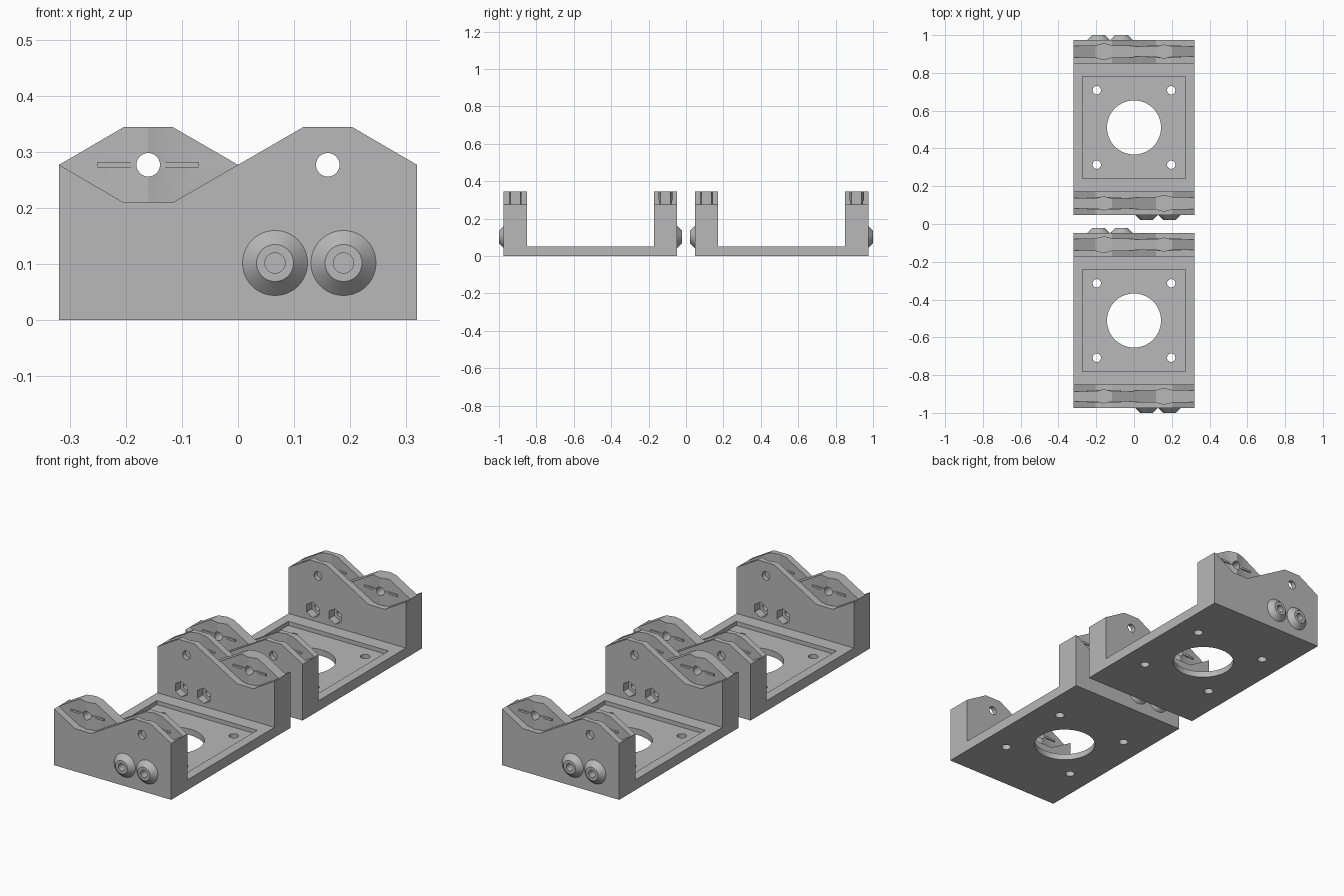
import bpy
import bmesh
from math import pi, radians
from mathutils import Matrix, Vector

if "Cube" in bpy.data.objects:
    bpy.data.objects.remove(bpy.data.objects["Cube"], do_unlink=True)

grey = bpy.data.materials.new("plain_grey")
grey.use_nodes = True
colour = (0.48, 0.48, 0.48, 1)
grey.diffuse_color = colour
grey.node_tree.nodes["Principled BSDF"].inputs["Base Color"].default_value = colour

# Main dimensions of one bracket, centred on its own origin
HALF_X, HALF_Y, WALL = 0.319, 0.464, 0.125
BASE, PIVOT_X, PIVOT_Z = 0.05, 0.16, 0.277
FLAT, RISE = 0.044, 0.067
WALL_Y = -HALF_Y + WALL / 2
SPACING = 0.511


def make_object(name, bm):
    bmesh.ops.recalc_face_normals(bm, faces=bm.faces)
    mesh = bpy.data.meshes.new(name)
    bm.to_mesh(mesh)
    bm.free()
    mesh.materials.append(grey)
    obj = bpy.data.objects.new(name, mesh)
    bpy.context.collection.objects.link(obj)
    return obj


def prism(points, axis, low, high):
    """Extrude a 2D outline along y (points are x, z) or z (points are x, y)."""
    bm = bmesh.new()
    if axis == "y":
        verts = [bm.verts.new((u, low, v)) for u, v in points]
        shift = Vector((0, high - low, 0))
    else:
        verts = [bm.verts.new((u, v, low)) for u, v in points]
        shift = Vector((0, 0, high - low))
    face = bm.faces.new(verts)
    grown = bmesh.ops.extrude_face_region(bm, geom=[face])
    moved = [g for g in grown["geom"] if isinstance(g, bmesh.types.BMVert)]
    bmesh.ops.translate(bm, verts=moved, vec=shift)
    return make_object("cutter", bm)


def box(x0, x1, y0, y1, z0, z1):
    return prism([(x0, y0), (x1, y0), (x1, y1), (x0, y1)], "z", z0, z1)


def cone(r1, r2, depth, centre, axis="z", sides=40):
    bm = bmesh.new()
    turn = Matrix.Rotation(pi / 2, 4, "X") if axis == "y" else Matrix()
    bmesh.ops.create_cone(bm, cap_ends=True, segments=sides, radius1=r1, radius2=r2,
                          depth=depth, matrix=Matrix.Translation(centre) @ turn)
    return make_object("cutter", bm)


def combine(target, tool, operation="DIFFERENCE"):
    mod = target.modifiers.new("combine", "BOOLEAN")
    mod.operation = operation
    mod.solver = "EXACT"
    mod.object = tool
    bpy.context.view_layer.objects.active = target
    bpy.ops.object.modifier_apply(modifier=mod.name)
    bpy.data.objects.remove(tool, do_unlink=True)


def ridge_column(x, half, bulge):
    """Upright detent ridge, pointed on both faces."""
    pts = [(-FLAT, -half), (0, -half - bulge), (FLAT, -half),
           (FLAT, half), (0, half + bulge), (-FLAT, half)]
    return prism([(x + u, WALL_Y + v) for u, v in pts], "z", PIVOT_Z - RISE, 0.4)


def ridge_bar(x, half):
    """Thin level detent ridge."""
    return box(x - 0.09, x + 0.09, WALL_Y - half, WALL_Y + half,
               PIVOT_Z - 0.005, PIVOT_Z + 0.005)


def dip(side, half):
    """Open-topped recess under a pivot, the mirror of the hump outline."""
    pts = [(0, PIVOT_Z), (PIVOT_X - FLAT, PIVOT_Z - RISE), (PIVOT_X + FLAT, PIVOT_Z - RISE),
           (HALF_X, PIVOT_Z), (HALF_X + 0.02, PIVOT_Z), (HALF_X + 0.02, 0.4), (0, 0.4)]
    return prism([(side * u, v) for u, v in pts], "y", WALL_Y - half, WALL_Y + half)


# Body: double-hump silhouette run the full length, hollowed between the walls
right = [(PIVOT_X - FLAT, PIVOT_Z + RISE), (PIVOT_X + FLAT, PIVOT_Z + RISE),
         (HALF_X, PIVOT_Z), (HALF_X, 0)]
left = [(-u, v) for u, v in reversed(right)]
body = prism(left + [(0, PIVOT_Z)] + right, "y", -HALF_Y, HALF_Y)
body.name = "front_bracket"
inner = HALF_Y - WALL
combine(body, box(-0.5, 0.5, -inner, inner, BASE, 0.5))

# Base plate: square seat, large opening and four screw holes
combine(body, box(-0.273, 0.273, -0.27, 0.27, 0.03, 0.1))
combine(body, cone(0.143, 0.143, 0.3, (0, 0, 0), sides=64))
for sx in (-1, 1):
    for sy in (-1, 1):
        combine(body, cone(0.022, 0.022, 0.2, (sx * 0.197, sy * 0.197, 0), sides=24))

# Both end walls, the rear one being the front one turned half a circle
for angle in (0, pi):
    turn = Matrix.Rotation(angle, 4, "Z")

    def apply(tool, operation="DIFFERENCE"):
        tool.data.transform(turn)
        combine(body, tool, operation)

    # Tongue with raised ridges
    sides = dip(-1, 0.1)
    combine(sides, box(-0.5, 0.5, WALL_Y - 0.027, WALL_Y + 0.027, 0, 0.5))
    combine(sides, ridge_column(-PIVOT_X, 0.027, 0.011))
    combine(sides, ridge_bar(-PIVOT_X, 0.033))
    apply(sides)

    # Fork slot with matching grooves
    apply(dip(1, 0.031))
    apply(ridge_column(PIVOT_X, 0.031, 0.011))
    apply(ridge_bar(PIVOT_X, 0.037))

    # Pivot holes
    for x in (-PIVOT_X, PIVOT_X):
        apply(cone(0.021, 0.021, 0.3, (x, WALL_Y, PIVOT_Z), "y", 32))

    # Tapered bosses, bolt holes and hexagonal nut pockets
    for x in (0.066, 0.188):
        z = 0.102
        apply(cone(0.068, 0.033, 0.035, (x, -HALF_Y - 0.0075, z), "y"), "UNION")
        apply(cone(0.018, 0.018, 0.3, (x, WALL_Y, z), "y", 32))
        apply(cone(0.038, 0.038, 0.08, (x, -inner, z), "y", 6))

# Shading and the second bracket behind the first
bpy.ops.object.select_all(action="DESELECT")
body.select_set(True)
bpy.context.view_layer.objects.active = body
bpy.ops.object.shade_smooth_by_angle(angle=radians(15))
body.location.y = -SPACING
rear = body.copy()
rear.name = "rear_bracket"
rear.location.y = SPACING
bpy.context.collection.objects.link(rear)
